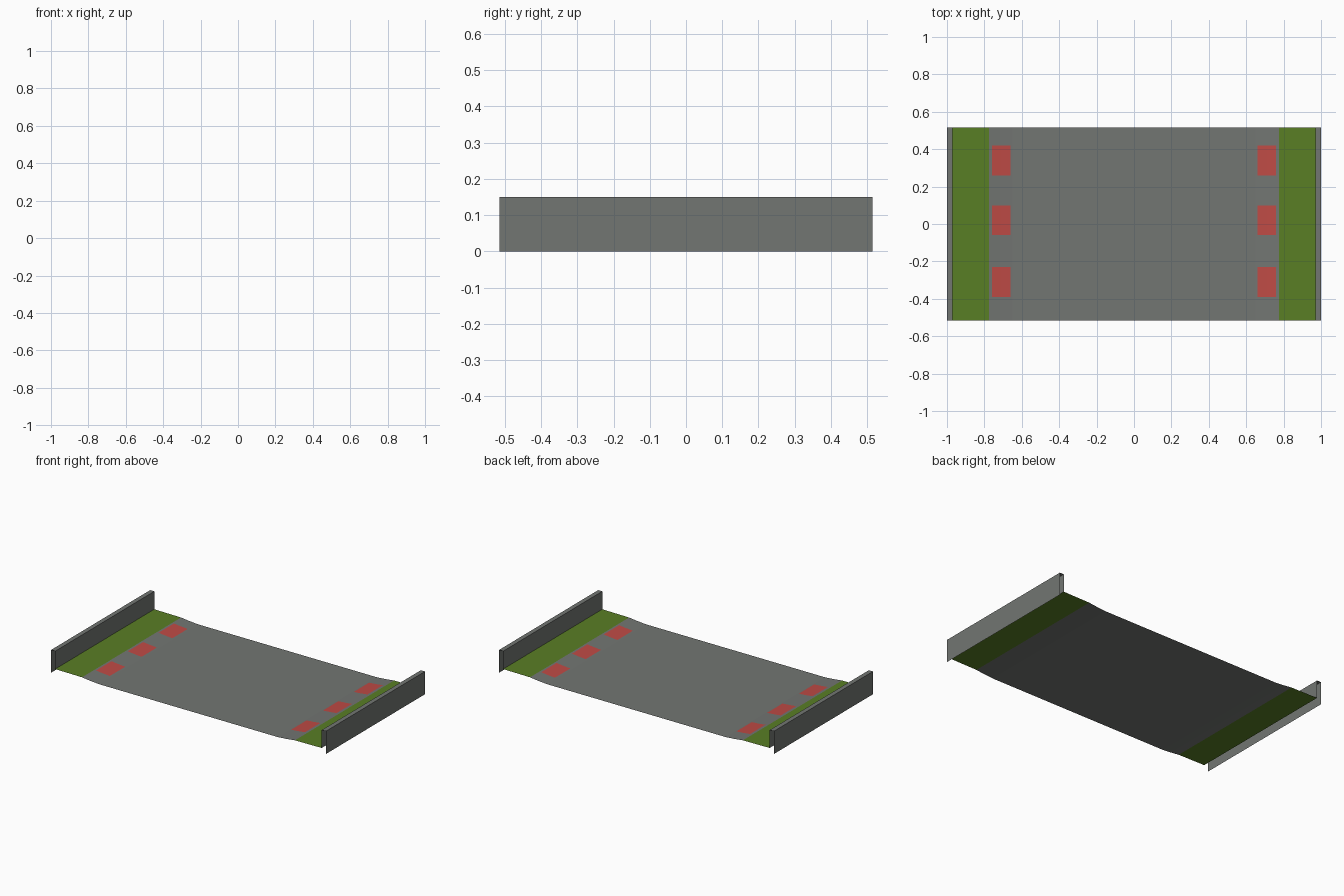
import bpy

if "Cube" in bpy.data.objects:
    bpy.data.objects.remove(bpy.data.objects["Cube"])


def material(name, rgb):
    m = bpy.data.materials.new(name)
    m.diffuse_color = (*rgb, 1)
    m.use_nodes = True
    m.node_tree.nodes["Principled BSDF"].inputs["Base Color"].default_value = m.diffuse_color
    return m


asphalt = material("asphalt grey", (0.17, 0.18, 0.17))
grass = material("grass green", (0.10, 0.21, 0.018))
red = material("marker red", (0.52, 0.07, 0.06))

HALF = 0.515
# right half of the deck cross-section (x, z), from the middle outwards
RIM = [(0.65, 0.018), (0.715, 0.023), (0.775, 0.030), (0.97, 0.032)]


def height(x):
    for (a, za), (b, zb) in zip(RIM, RIM[1:]):
        if a <= x <= b:
            return za + (zb - za) * (x - a) / (b - a)
    return RIM[0][1]


def strip(name, profile, y0, y1, mat):
    """Open sheet: a profile in x-z swept along y."""
    verts = [(x, y, z) for x, z in profile for y in (y0, y1)]
    faces = [(2 * i, 2 * i + 2, 2 * i + 3, 2 * i + 1) for i in range(len(profile) - 1)]
    me = bpy.data.meshes.new(name)
    me.from_pydata(verts, [], faces)
    me.materials.append(mat)
    ob = bpy.data.objects.new(name, me)
    bpy.context.collection.objects.link(ob)
    return ob


# road deck between the verges
right = RIM[:3]
left = [(-x, z) for x, z in reversed(right)]
strip("road_deck", left + right, -HALF, HALF, asphalt)

for s, side in ((-1, "left"), (1, "right")):
    def sided(pts):
        return sorted_pts if (sorted_pts := [(s * x, z) for x, z in pts][::s]) else []

    # grass verge
    strip(side + "_verge", sided(RIM[2:]), -HALF, HALF, grass)
    # end wall, open at its two short ends and at the bottom
    strip(side + "_wall", sided([(0.97, 0.032), (0.97, 0.15), (1, 0.15), (1, 0)]),
          -HALF, HALF, asphalt)
    # red markers lying on the ramp
    for i, y in enumerate((-0.31, 0.02, 0.34)):
        pts = [(x, height(x) + 0.003) for x in (0.66, 0.715, 0.76)]
        strip(f"{side}_marker_{i}", sided(pts), y - 0.08, y + 0.08, red)
